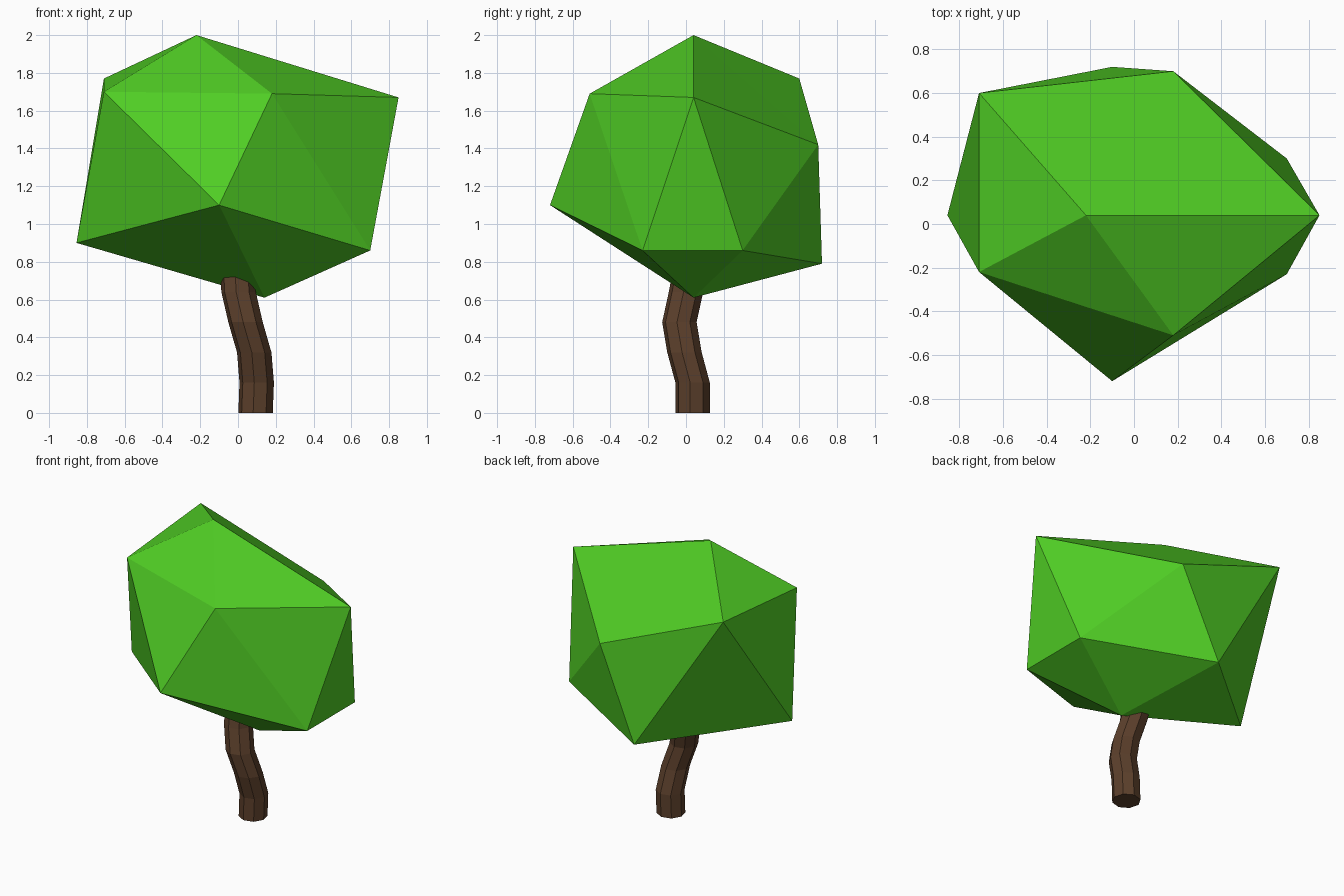
import bpy, math

cube = bpy.data.objects.get("Cube")
if cube:
    bpy.data.objects.remove(cube, do_unlink=True)


def make_material(name, color):
    mat = bpy.data.materials.new(name)
    mat.use_nodes = True
    mat.diffuse_color = color
    bsdf = next(n for n in mat.node_tree.nodes if n.type == "BSDF_PRINCIPLED")
    bsdf.inputs["Base Color"].default_value = color
    return mat


def make_object(name, verts, faces, mat):
    mesh = bpy.data.meshes.new(name)
    mesh.from_pydata(verts, [], faces)
    mesh.materials.append(mat)
    mesh.update()
    obj = bpy.data.objects.new(name, mesh)
    bpy.context.scene.collection.objects.link(obj)
    return obj


leaf_green = make_material("leaf green", (0.08, 0.61, 0.018, 1))
bark_brown = make_material("bark brown", (0.105, 0.05, 0.024, 1))

# Crown: a lopsided icosahedron, two poles and two staggered rings of five
top = (-0.22, 0.04, 2.0)
bottom = (0.14, 0.04, 0.61)
upper = [(0.85, 0.04, 1.67), (0.18, 0.70, 1.42), (-0.71, 0.60, 1.77),
         (-0.71, -0.22, 1.70), (0.18, -0.51, 1.69)]
lower = [(0.70, 0.30, 0.86), (-0.10, 0.72, 0.79), (-0.855, 0.04, 0.90),
         (-0.10, -0.72, 1.10), (0.70, -0.23, 0.86)]
N = len(upper)
TOP, BOTTOM = 2 * N, 2 * N + 1
faces = []
for i in range(N):
    j = (i + 1) % N
    faces += [(TOP, i, j), (i, N + i, j),
              (j, N + i, N + j), (BOTTOM, N + j, N + i)]
make_object("crown", upper + lower + [top, bottom], faces, leaf_green)

# Trunk: eight-sided rings swept along a bent path, ending inside the crown
SIDES, RADIUS, STEP = 8, 0.092, 0.16
path = [(0.093, 0.035), (0.099, 0.035), (0.086, -0.008),
        (0.04, -0.035), (0.003, 0.0), (-0.005, 0.03)]
verts, faces = [], []
for k, (cx, cy) in enumerate(path):
    for s in range(SIDES):
        a = math.radians(-8) + math.tau * s / SIDES
        verts.append((cx + RADIUS * math.cos(a), cy + RADIUS * math.sin(a), k * STEP))
for k in range(len(path) - 1):
    for s in range(SIDES):
        a, b = k * SIDES + s, k * SIDES + (s + 1) % SIDES
        faces.append((a, b, b + SIDES, a + SIDES))
faces.append(tuple(reversed(range(SIDES))))
faces.append(tuple(range(len(verts) - SIDES, len(verts))))
make_object("trunk", verts, faces, bark_brown)
